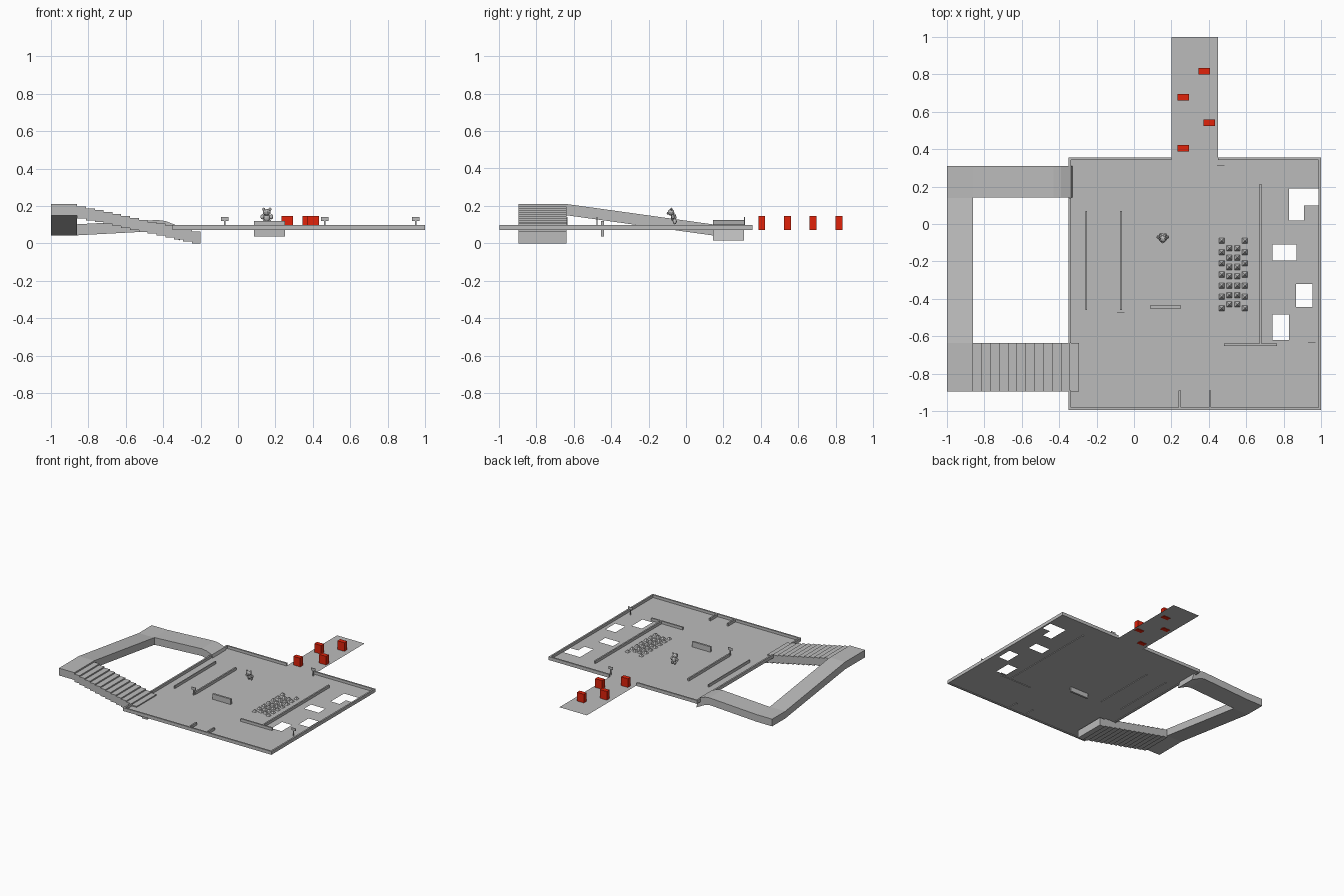
import bpy, bmesh
from mathutils import Matrix, Vector

if "Cube" in bpy.data.objects:
    bpy.data.objects.remove(bpy.data.objects["Cube"])


def material(name, rgb):
    m = bpy.data.materials.new(name)
    m.diffuse_color = (*rgb, 1)
    m.use_nodes = True
    m.node_tree.nodes["Principled BSDF"].inputs["Base Color"].default_value = m.diffuse_color
    return m


GRAY = material("plain gray", (0.5, 0.5, 0.5))
RED = material("obstacle red", (0.75, 0.016, 0.003))


def finish(name, bm, mat=GRAY):
    me = bpy.data.meshes.new(name)
    bm.to_mesh(me)
    bm.free()
    me.materials.append(mat)
    ob = bpy.data.objects.new(name, me)
    bpy.context.collection.objects.link(ob)
    return ob


def add_box(bm, x0, x1, y0, y1, z0, z1):
    mat = Matrix.Translation(((x0 + x1) / 2, (y0 + y1) / 2, (z0 + z1) / 2))
    mat = mat @ Matrix.Diagonal((x1 - x0, y1 - y0, z1 - z0, 1))
    bmesh.ops.create_cube(bm, size=1, matrix=mat)


def boxes(name, items, mat=GRAY):
    bm = bmesh.new()
    for b in items:
        add_box(bm, *b)
    return finish(name, bm, mat)


def extrude(name, pts, direction):
    """Solid from a closed 3D profile swept along a direction."""
    bm = bmesh.new()
    f = bm.faces.new([bm.verts.new(p) for p in pts])
    r = bmesh.ops.extrude_face_region(bm, geom=[f], use_keep_orig=True)
    vs = [v for v in r["geom"] if isinstance(v, bmesh.types.BMVert)]
    bmesh.ops.translate(bm, verts=vs, vec=direction)
    bmesh.ops.recalc_face_normals(bm, faces=bm.faces)
    return finish(name, bm)


# Floor sheet with rectangular holes, plus the path running out the back
FZ = 0.076
holes = [(0.83, 0.988, 0.10, 0.19), (0.83, 0.91, 0.02, 0.10),
         (0.74, 0.87, -0.195, -0.11), (0.865, 0.955, -0.445, -0.32),
         (0.74, 0.83, -0.62, -0.485)]
xs = sorted({-0.35, 1.0} | {v for h in holes for v in h[:2]})
ys = sorted({-0.995, 0.355} | {v for h in holes for v in h[2:]})
bm = bmesh.new()
cells = [(a, b, c, d) for a, b in zip(xs, xs[1:]) for c, d in zip(ys, ys[1:])
         if not any(h[0] < (a + b) / 2 < h[1] and h[2] < (c + d) / 2 < h[3] for h in holes)]
for a, b, c, d in cells + [(0.2, 0.45, 0.355, 1.0)]:
    bm.faces.new([bm.verts.new((x, y, FZ)) for x, y in ((a, c), (b, c), (b, d), (a, d))])
bmesh.ops.remove_doubles(bm, verts=bm.verts, dist=1e-5)
finish("floor", bm)

# Outer rim, open at the bridge, stairs and path
R0, R1 = 0.071, 0.098
boxes("rim", [(-0.35, 1.0, -0.995, -0.982, R0, R1), (0.987, 1.0, -0.982, 0.342, R0, R1),
              (-0.35, 0.2, 0.342, 0.355, R0, R1), (0.45, 1.0, 0.342, 0.355, R0, R1),
              (-0.35, -0.337, -0.982, -0.89, R0, R1), (-0.35, -0.337, -0.635, 0.14, R0, R1),
              (-0.35, -0.337, 0.31, 0.342, R0, R1)])

# Low inner walls
boxes("inner_walls", [(-0.259, -0.251, -0.46, 0.07, R0, R1), (-0.076, -0.064, -0.46, 0.07, R0, R1),
                      (0.67, 0.682, -0.64, 0.215, R0, R1), (0.48, 0.765, -0.652, -0.64, R0, R1),
                      (0.239, 0.251, -0.982, -0.89, R0, R1), (0.4, 0.412, -0.982, -0.89, R0, R1)])
boxes("hurdle", [(0.085, 0.25, -0.453, -0.437, 0.038, 0.12)])

# Signposts
for x, y in ((-0.07, -0.475), (0.465, 0.312), (0.95, -0.635)):
    boxes("signpost", [(x - 0.02, x + 0.02, y - 0.002, y + 0.002, 0.12, 0.141),
                       (x - 0.004, x + 0.004, y - 0.002, y + 0.002, FZ, 0.12)])

# Field of small pyramid spikes: outer and inner columns are staggered
bm = bmesh.new()
spots = [(x, -0.09 - 0.06 * i) for x in (0.468, 0.593) for i in range(7)]
spots += [(x, y - dy) for x in (0.51, 0.552) for y in (-0.13, -0.23, -0.33, -0.43)
          for dy in (0, 0.05) if y - dy > -0.45]
for x, y in spots:
    bmesh.ops.create_cone(bm, cap_ends=False, segments=4, radius1=0.021, radius2=0, depth=0.02,
                          matrix=Matrix.Translation((x, y, FZ + 0.01)) @ Matrix.Rotation(0.7854, 4, 'Z'))
finish("spikes", bm)

# Red obstacle blocks on the path
boxes("obstacles", [(x - 0.031, x + 0.031, y - 0.018, y + 0.018, 0.072, 0.147)
                    for x, y in ((0.375, 0.817), (0.263, 0.678), (0.402, 0.542), (0.263, 0.405))], RED)

# Stairs: overlapping slabs stepping down to the floor
n, x0, x1 = 14, -0.86, -0.2
dx = (x1 - x0) / n
boxes("stairs", [(x0 + i * dx, x0 + (i + 1) * dx, -0.895, -0.637,
                  0.144 * (1 - (i + 1) / n), 0.064 + 0.144 * (1 - (i + 1) / n)) for i in range(n)])

# Side walkway: high landing, ramp, low landing
extrude("side_ramp", [(-1, y, z) for y, z in (
    (-0.895, 0.21), (-0.637, 0.21), (0.14, 0.102), (0.31, 0.102),
    (0.31, 0.043), (0.14, 0.043), (-0.637, 0.15), (-0.895, 0.15))], (0.14, 0, 0))

# Rear bridge tipping down onto the floor
extrude("rear_bridge", [(x, 0.143, z) for x, z in (
    (-0.86, 0.102), (-0.43, 0.125), (-0.39, 0.12), (-0.337, 0.1), (-0.31, 0.015),
    (-0.39, 0.055), (-0.43, 0.066), (-0.86, 0.043))], (0, 0.167, 0))

# Small leaning figure with ears, arms and feet
bm = bmesh.new()
blobs = [((0, -0.08, 0.166), (0.022, 0.018, 0.018)), ((0, -0.066, 0.138), (0.018, 0.015, 0.023)),
         ((0, -0.095, 0.161), (0.011, 0.008, 0.008))]
for s in (-1, 1):
    blobs += [((s * 0.017, -0.078, 0.183), (0.008, 0.005, 0.008)),
              ((s * 0.024, -0.07, 0.142), (0.010, 0.009, 0.014)),
              ((s * 0.012, -0.060, 0.117), (0.010, 0.011, 0.015))]
for c, s in blobs:
    m = Matrix.Translation(Vector((0.154, 0, 0)) + Vector(c)) @ Matrix.Diagonal((*s, 1))
    bmesh.ops.create_icosphere(bm, subdivisions=2, radius=1, matrix=m)
finish("figure", bm)
